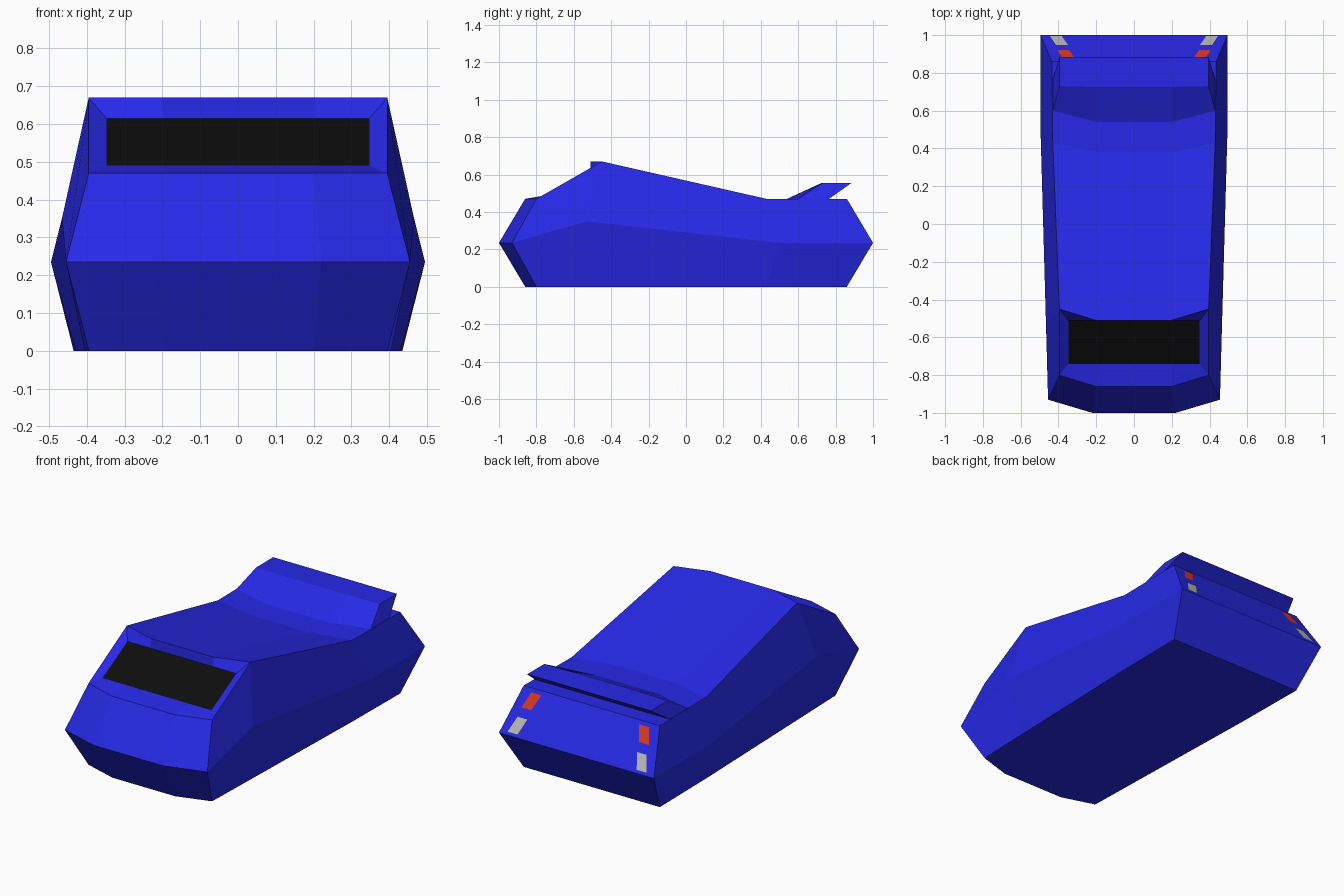
import bpy, bmesh

if "Cube" in bpy.data.objects:
    bpy.data.objects.remove(bpy.data.objects["Cube"])


def material(name, rgb):
    m = bpy.data.materials.new(name)
    m.diffuse_color = (*rgb, 1)
    m.use_nodes = True
    m.node_tree.nodes["Principled BSDF"].inputs["Base Color"].default_value = m.diffuse_color
    return m


BLUE = material("blue_paint", (0.02, 0.022, 0.8))
BLACK = material("black_glass", (0.004, 0.004, 0.004))
RED = material("red_lamp", (0.7, 0.04, 0.02))
GREY = material("pale_lamp", (0.5, 0.5, 0.48))


def row(bm, x, y_side, y_mid, z, xm=0.2):
    """Four vertices across the car, bowed forward in the middle."""
    pts = [(-x, y_side), (-xm, y_mid), (xm, y_mid), (x, y_side)]
    return [bm.verts.new((px, py, z)) for px, py in pts]


def strip(bm, a, b):
    """Faces joining two rows of equal length."""
    return [bm.faces.new((a[i], a[i + 1], b[i + 1], b[i])) for i in range(len(a) - 1)]


def finish(bm, name, *mats):
    bmesh.ops.recalc_face_normals(bm, faces=bm.faces[:])
    me = bpy.data.meshes.new(name)
    bm.to_mesh(me)
    bm.free()
    for m in mats:
        me.materials.append(m)
    ob = bpy.data.objects.new(name, me)
    bpy.context.collection.objects.link(ob)
    return ob


# Body: top rows (cowl, roof, deck, tail) and floor rows
bm = bmesh.new()
top = [row(bm, 0.395, -0.80, -0.86, 0.47), row(bm, 0.395, -0.45, -0.51, 0.67),
       row(bm, 0.43, 0.43, 0.38, 0.47), row(bm, 0.435, 0.86, 0.86, 0.47)]
floor = [row(bm, 0.395, -0.80, -0.86, 0), row(bm, 0.405, -0.45, -0.51, 0),
         row(bm, 0.43, 0.43, 0.38, 0), row(bm, 0.435, 0.86, 0.86, 0)]
nose = row(bm, 0.455, -0.93, -1.0, 0.235, 0.22)
tail = row(bm, 0.495, 1.0, 1.0, 0.235)

# Roof, deck, floor, nose and tail surfaces
for a, b in ((top[1], top[2]), (top[2], top[3]), (floor[0], floor[1]),
             (floor[1], floor[2]), (floor[2], floor[3]), (nose, top[0]),
             (nose, floor[0]), (tail, top[3]), (tail, floor[3])):
    strip(bm, a, b)

# Sides with a raised waistline
for end, s in ((0, -1), (3, 1)):
    waist = [nose[end], bm.verts.new((s * 0.466, -0.53, 0.35)),
             bm.verts.new((s * 0.495, 0.5, 0.235)), tail[end]]
    strip(bm, waist, [r[end] for r in top])
    strip(bm, waist, [r[end] for r in floor])

# Windscreen: flat black panel inside a bowed frame
low = row(bm, 0.348, -0.74, -0.74, 0.49)
high = row(bm, 0.348, -0.512, -0.512, 0.615)
strip(bm, top[0], low)
strip(bm, high, top[1])
for e in (0, 3):
    bm.faces.new((top[0][e], low[e], high[e], top[1][e]))
for f in strip(bm, low, high):
    f.material_index = 1
finish(bm, "car_body", BLUE, BLACK)

# Rear spoiler
bm = bmesh.new()
rows = [row(bm, 0.43, 0.60, 0.54, 0.47), row(bm, 0.395, 0.73, 0.725, 0.555),
        row(bm, 0.395, 0.885, 0.885, 0.555), row(bm, 0.43, 0.765, 0.765, 0.47)]
for i in range(4):
    strip(bm, rows[i], rows[(i + 1) % 4])
for e in (0, 3):
    bm.faces.new([r[e] for r in rows])
finish(bm, "rear_spoiler", BLUE)


# Tail lamps lying on the sloped back face
def lamp(name, side, y0, y1, x0, x1, mat):
    bm = bmesh.new()
    pts = [(x0, y0), (x0 + 0.063, y0), (x1 + 0.063, y1), (x1, y1)]
    bm.faces.new([bm.verts.new((side * x, y + 0.003, 0.472 - (y - 0.86) * 1.679))
                  for x, y in pts])
    ob = finish(bm, name, mat)
    if ob.data.polygons[0].normal.y < 0:
        ob.data.flip_normals()


for side, label in ((-1, "left"), (1, "right")):
    lamp("red_lamp_" + label, side, 0.872, 0.918, 0.312, 0.344, RED)
    lamp("pale_lamp_" + label, side, 0.945, 0.991, 0.350, 0.381, GREY)
